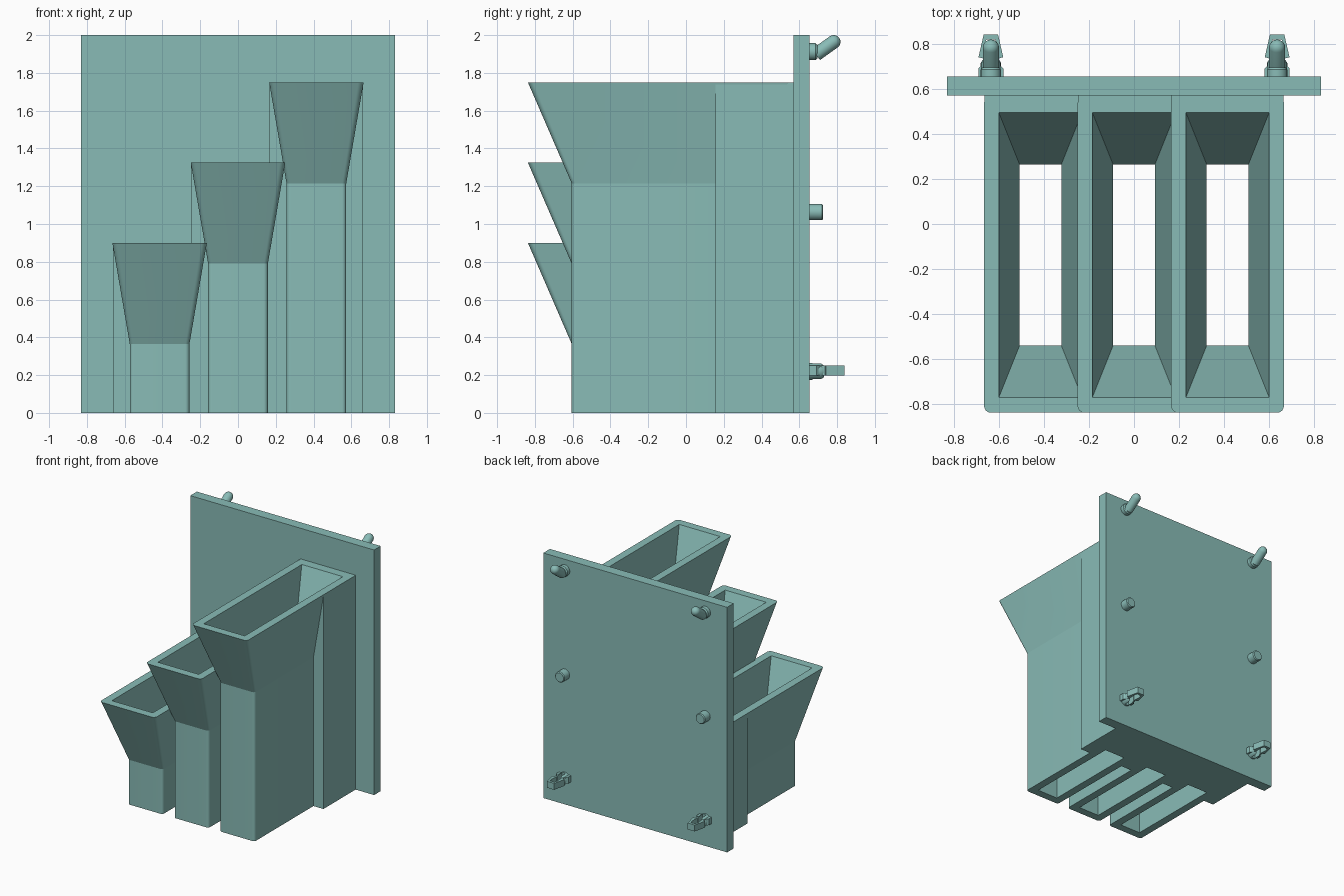
import bpy, bmesh, math
from mathutils import Vector

if "Cube" in bpy.data.objects:
    bpy.data.objects.remove(bpy.data.objects["Cube"])

TEAL = bpy.data.materials.new("teal")
TEAL.diffuse_color = (0.25, 0.50, 0.47, 1)
TEAL.use_nodes = True
TEAL.node_tree.nodes["Principled BSDF"].inputs["Base Color"].default_value = TEAL.diffuse_color


def shade(ob, angle=35):
    bpy.ops.object.select_all(action='DESELECT')
    ob.select_set(True)
    bpy.context.view_layer.objects.active = ob
    bpy.ops.object.shade_smooth_by_angle(angle=math.radians(angle))


def loft(name, rings):
    # Closed solid through matching loops of points
    bm = bmesh.new()
    loops = [[bm.verts.new(p) for p in r] for r in rings]
    n = len(loops[0])
    for a, b in zip(loops, loops[1:]):
        for i in range(n):
            j = (i + 1) % n
            bm.faces.new((a[i], a[j], b[j], b[i]))
    bm.faces.new(loops[0])
    bm.faces.new(loops[-1])
    bmesh.ops.recalc_face_normals(bm, faces=bm.faces)
    me = bpy.data.meshes.new(name)
    bm.to_mesh(me)
    bm.free()
    me.materials.append(TEAL)
    ob = bpy.data.objects.new(name, me)
    bpy.context.collection.objects.link(ob)
    return ob


def rect(cx, hw, y0, y1, z, r=0.0, steps=10):
    corners = [(cx + hw - r, y1 - r), (cx - hw + r, y1 - r),
               (cx - hw + r, y0 + r), (cx + hw - r, y0 + r)]
    if r == 0:
        return [(x, y, z) for x, y in corners]
    pts = []
    for k, (x, y) in enumerate(corners):
        for s in range(steps + 1):
            a = math.pi / 2 * (k + s / steps)
            pts.append((x + r * math.cos(a), y + r * math.sin(a), z))
    return pts


def boolean(ob, other, op):
    m = ob.modifiers.new(op, 'BOOLEAN')
    m.operation, m.object, m.solver = op, other, 'EXACT'
    bpy.context.view_layer.objects.active = ob
    bpy.ops.object.modifier_apply(modifier=m.name)
    bpy.data.objects.remove(other)


def rod(name, path, r, seg=24):
    # Round tube along points in the y-z plane at fixed x
    path = [Vector(p) for p in path]
    rings = []
    for i, p in enumerate(path):
        d = (path[min(i + 1, len(path) - 1)] - path[max(i - 1, 0)]).normalized()
        u = Vector((1, 0, 0))
        v = d.cross(u)
        rings.append([p + r[i] * (math.cos(t) * u + math.sin(t) * v)
                      for t in (2 * math.pi * k / seg for k in range(seg))])
    ob = loft(name, rings)
    shade(ob)
    return ob


# Back plate
loft("back_plate", [rect(0, 0.83, 0.57, 0.655, z) for z in (0, 2)])

# Three stepped bins: tube, flared funnel, rear support block, through cavity
for i, (cx, h) in enumerate(((-0.415, 0.90), (0, 1.325), (0.415, 1.75))):
    zt = h - 0.535
    body = loft(f"bin_{i + 1}", [rect(cx, 0.158, -0.605, 0.33, 0, 0.022),
                                 rect(cx, 0.158, -0.605, 0.33, zt, 0.022),
                                 rect(cx, 0.25, -0.837, 0.565, h, 0.03)])
    block = loft("support", [rect(cx, 0.248, 0.155, 0.572, z) for z in (0, h)])
    boolean(body, block, 'UNION')
    k = 0.02 / 0.535
    cavity = loft("cavity", [rect(cx, 0.093, -0.54, 0.265, -0.05),
                             rect(cx, 0.093, -0.54, 0.265, zt),
                             rect(cx, 0.185 + 0.092 * k, -0.77 - 0.23 * k,
                                  0.495 + 0.23 * k, h + 0.02)])
    boolean(body, cavity, 'DIFFERENCE')
    shade(body, 9.4)  # keeps the funnel crease crisp, corners round

# Mounting pegs on the back, mirrored left and right
for side, s in (("left", -1), ("right", 1)):
    x = s * 0.635

    # Upper hook: collar and a slanted rod with a rounded tip
    rod(f"hook_collar_{side}", [(x, y, 1.912) for y in (0.65, 0.685, 0.695)],
        (0.045, 0.045, 0.037))
    d = Vector((0, math.cos(0.62), math.sin(0.62)))
    tip = Vector((x, 0.782, 1.964))
    path, radii = [tip - d * 0.115], [0.036]
    for t in range(7):
        a = math.pi / 2 * t / 6.3
        path.append(tip + d * 0.036 * math.sin(a))
        radii.append(0.036 * math.cos(a))
    rod(f"hook_{side}", path, radii)

    # Middle peg
    rod(f"middle_peg_{side}", [(x, y, 1.063) for y in (0.65, 0.719, 0.726)],
        (0.043, 0.043, 0.037))

    # Lower snap clip: split round base with barbed loop
    base = rod(f"clip_base_{side}", [(x, y, 0.22) for y in (0.65, 0.715, 0.73)],
               (0.045, 0.045, 0.035))
    slot = loft("slot", [rect(x, 0.016, 0.67, 0.78, z) for z in (0.1, 0.35)])
    boolean(base, slot, 'DIFFERENCE')
    half = [(0.016, 0.655), (0.055, 0.655), (0.055, 0.69), (0.036, 0.71),
            (0.036, 0.735), (0.055, 0.74), (0.032, 0.84), (0, 0.84),
            (0, 0.818), (0.02, 0.818), (0.026, 0.79)]
    for m, tag in ((-1, "a"), (1, "b")):
        loft(f"clip_arm_{side}_{tag}",
             [[(x + m * px, py, z) for px, py in half] for z in (0.198, 0.25)])
